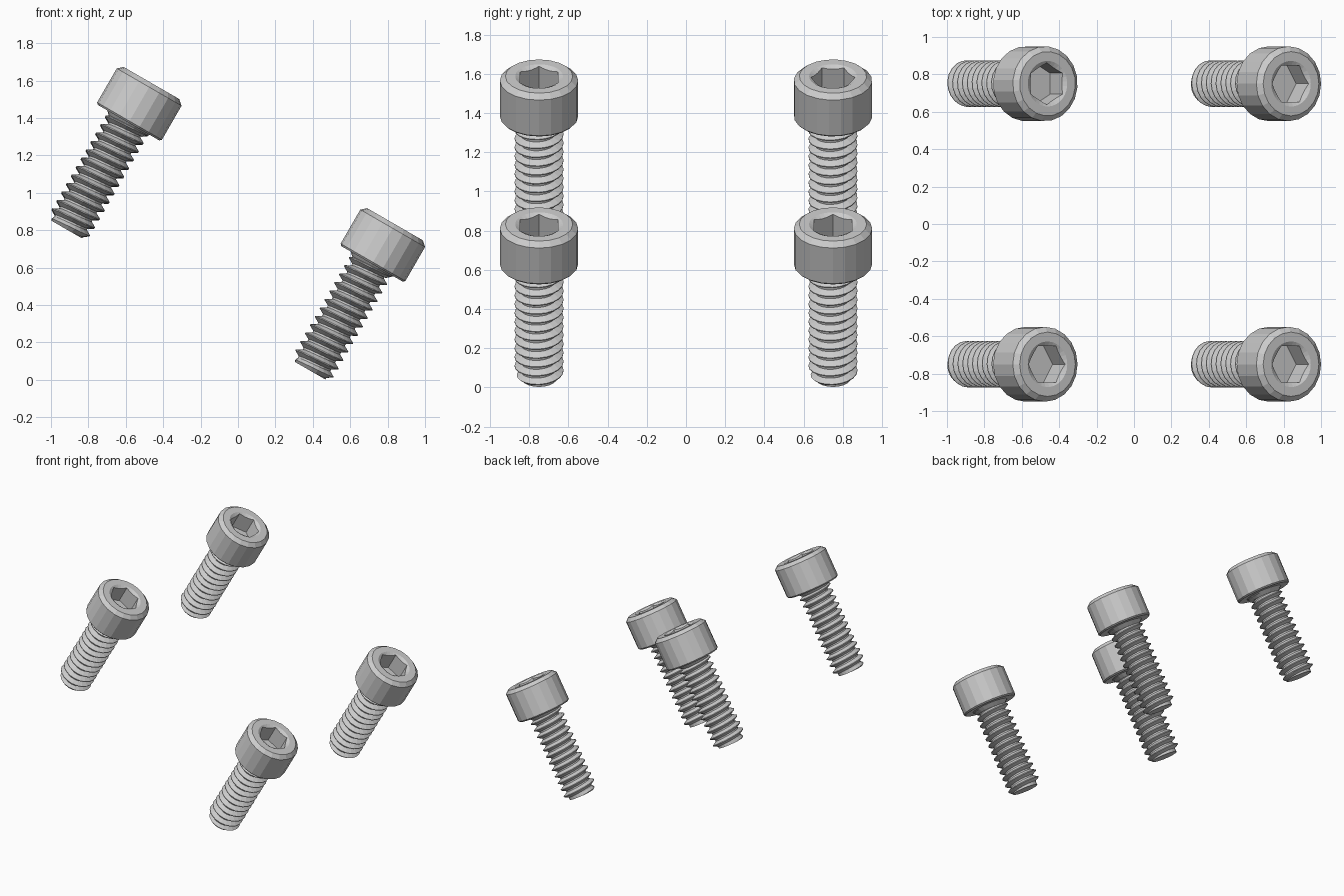
import bpy, bmesh, math
from mathutils import Matrix

if "Cube" in bpy.data.objects:
    bpy.data.objects.remove(bpy.data.objects["Cube"])

SIDES = 20
PITCH = 0.052
CREST, ROOT = 0.125, 0.093
LENGTH = 0.66
HEAD_H = 0.245


def add_object(name, bm):
    bmesh.ops.recalc_face_normals(bm, faces=bm.faces)
    mesh = bpy.data.meshes.new(name)
    bm.to_mesh(mesh)
    bm.free()
    obj = bpy.data.objects.new(name, mesh)
    bpy.context.collection.objects.link(obj)
    return obj


def bridge(bm, rings):
    for low, high in zip(rings, rings[1:]):
        for i in range(len(low)):
            j = (i + 1) % len(low)
            bm.faces.new((low[i], low[j], high[j], high[i]))


def lathe(name, profile, sides=SIDES):
    # Closed solid turned from (radius, height) points
    bm = bmesh.new()
    rings = [[bm.verts.new((r * math.cos(a), r * math.sin(a), z))
              for a in (math.tau * i / sides for i in range(sides))]
             for r, z in profile]
    bridge(bm, rings)
    bm.faces.new(rings[0])
    bm.faces.new(rings[-1])
    return add_object(name, bm)


def cut(target, cutter):
    mod = target.modifiers.new("cut", "BOOLEAN")
    mod.operation = "DIFFERENCE"
    mod.solver = "EXACT"
    mod.object = cutter
    bpy.context.view_layer.update()
    graph = bpy.context.evaluated_depsgraph_get()
    mesh = bpy.data.meshes.new_from_object(target.evaluated_get(graph))
    target.modifiers.clear()
    target.data = mesh
    bpy.data.objects.remove(cutter)


def threaded_shank():
    # Helical V-thread: strips climb one pitch per turn, clamped at both ends
    bm = bmesh.new()
    shape = [(0, ROOT), (0.2, ROOT), (0.55, CREST), (0.65, CREST)]
    turns = math.ceil(LENGTH / PITCH) + 2
    top = 0.01
    columns = []
    for i in range(SIDES + 1):
        a = math.tau * i / SIDES
        column = []
        for k in range(turns):
            for t, r in shape:
                z = -LENGTH + PITCH * (k - 1 + t + i / SIDES)
                z = min(max(z, -LENGTH), top)
                r = min(r, ROOT + (z + LENGTH))
                if z >= top:
                    r = ROOT
                column.append(bm.verts.new((r * math.cos(a), r * math.sin(a), z)))
        columns.append(column)
    for left, right in zip(columns, columns[1:]):
        for k in range(len(left) - 1):
            bm.faces.new((left[k], right[k], right[k + 1], left[k + 1]))
    bmesh.ops.remove_doubles(bm, verts=bm.verts, dist=1e-5)
    bmesh.ops.holes_fill(bm, edges=[e for e in bm.edges if e.is_boundary], sides=0)
    return add_object("threaded_shank", bm)


# Chamfered cap head with a countersunk hexagonal socket
head = lathe("socket_head", [(0.19, 0), (0.2, 0.01), (0.2, 0.22), (0.172, HEAD_H)])
cut(head, lathe("hex_cutter", [(0.112, HEAD_H - 0.14), (0.112, HEAD_H + 0.1)], 6))
cut(head, lathe("countersink_cutter",
                [(0.08, HEAD_H - 0.024), (0.122, HEAD_H), (0.122, HEAD_H + 0.1)], 30))

shank = threaded_shank()
collar = lathe("neck_collar", [(0.1, -0.03), (0.132, 0), (0.132, 0.01)])

# Four tilted screws: the pair on -x sits higher; one is turned about its axis
tilt = Matrix.Rotation(math.radians(30), 4, "Y")
for x, z, side in ((0.717, 0.62, "left"), (-0.585, 1.375, "right")):
    for y, end in ((-0.75, "front"), (0.75, "back")):
        turn = math.radians(30) if (x < 0 and y > 0) else 0
        pose = Matrix.Translation((x, y, z)) @ tilt @ Matrix.Rotation(turn, 4, "Z")
        for part in (head, shank, collar):
            copy = bpy.data.objects.new(f"{end}_{side}_{part.name}", part.data)
            copy.matrix_world = pose
            bpy.context.collection.objects.link(copy)

for part in (head, shank, collar):
    bpy.data.objects.remove(part)
